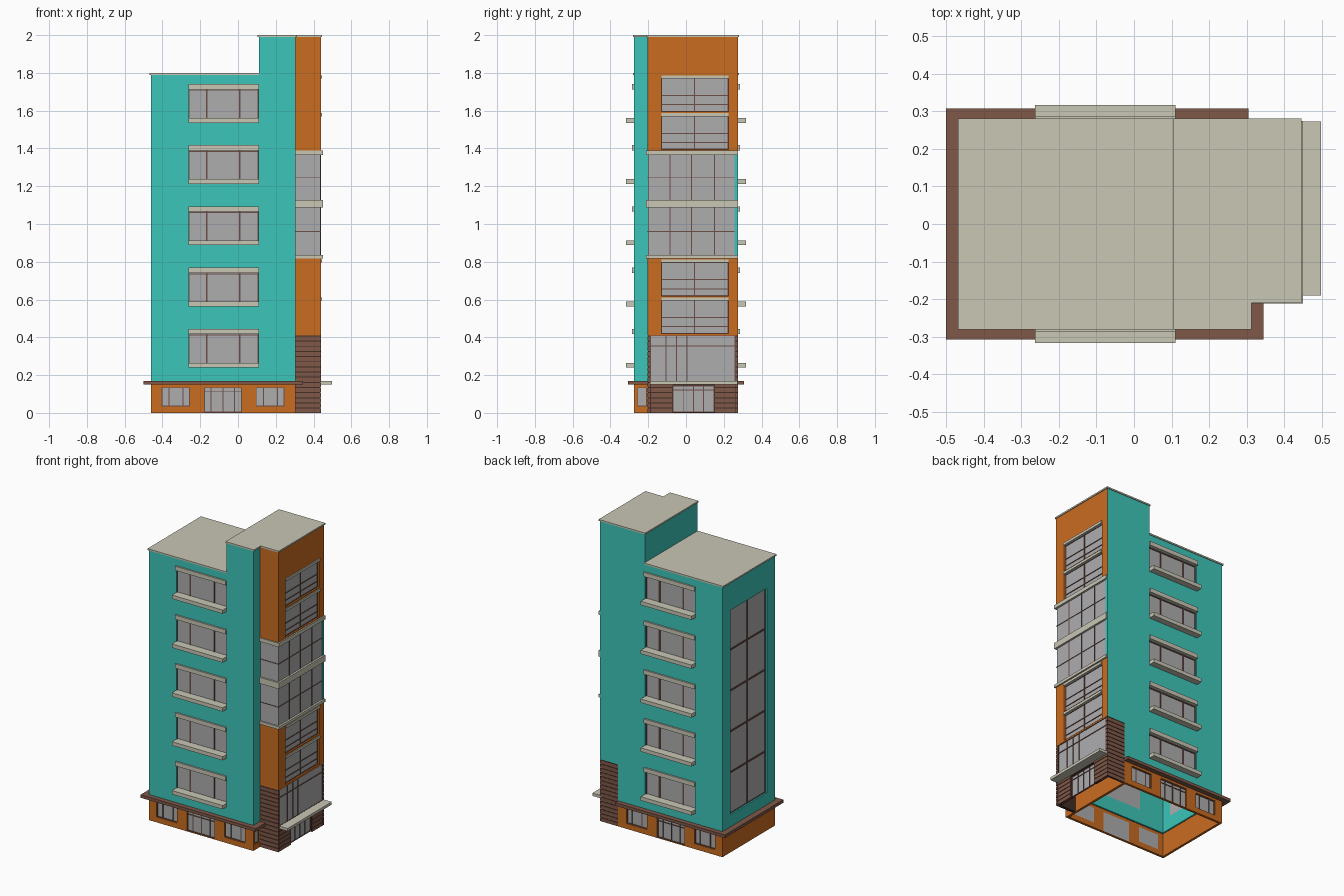
import bpy, bmesh

if "Cube" in bpy.data.objects:
    bpy.data.objects.remove(bpy.data.objects["Cube"])


def lin(c):
    return c / 12.92 if c <= 0.04045 else ((c + 0.055) / 1.055) ** 2.4


def mat(name, r, g, b):
    m = bpy.data.materials.new(name)
    m.diffuse_color = (lin(r / 255), lin(g / 255), lin(b / 255), 1)
    m.use_nodes = True
    m.node_tree.nodes["Principled BSDF"].inputs["Base Color"].default_value = m.diffuse_color
    return m


TEAL = mat("teal paint", 60, 198, 186)
ORANGE = mat("orange paint", 202, 108, 32)
BEIGE = mat("beige stone", 201, 199, 181)
GLASS = mat("grey glass", 174, 173, 175)
BROWN = mat("brown cladding", 126, 88, 72)
FRAME = mat("brown frame", 108, 78, 70)
DARK = mat("dark brown joint", 66, 44, 36)


def finish(name, bm, *mats):
    me = bpy.data.meshes.new(name)
    bm.to_mesh(me)
    bm.free()
    ob = bpy.data.objects.new(name, me)
    for m in mats:
        me.materials.append(m)
    bpy.context.collection.objects.link(ob)
    return ob


def boxes(name, m, items):
    """One object out of many boxes (x0, x1, y0, y1, z0, z1)."""
    bm = bmesh.new()
    for x0, x1, y0, y1, z0, z1 in items:
        vs = bmesh.ops.create_cube(bm, size=1)["verts"]
        for v in vs:
            v.co = ((x0 + x1) / 2 + v.co.x * (x1 - x0), (y0 + y1) / 2 + v.co.y * (y1 - y0),
                    (z0 + z1) / 2 + v.co.z * (z1 - z0))
    return finish(name, bm, m)


def on_wall(wall, u0, u1, z0, z1, o0, o1):
    """Box on a wall (axis, position, outward sign), from offset o0 to o1 outward."""
    axis, p, s = wall
    a, b = sorted((p + s * o0, p + s * o1))
    return (a, b, u0, u1, z0, z1) if axis == "x" else (u0, u1, a, b, z0, z1)


def shell(name, bm, m, cuts, t=0.02):
    """Hollow wall shell with window openings cut through."""
    ob = finish(name, bm, m)
    sol = ob.modifiers.new("thickness", "SOLIDIFY")
    sol.thickness, sol.offset, sol.use_even_offset = t, -1, True
    cutter = None
    if cuts:
        cutter = boxes("cutter", m, cuts)
        cutter.hide_render = True
        b = ob.modifiers.new("openings", "BOOLEAN")
        b.operation, b.solver, b.object = "DIFFERENCE", "EXACT", cutter
    bpy.context.view_layer.update()
    dg = bpy.context.evaluated_depsgraph_get()
    me = bpy.data.meshes.new_from_object(ob.evaluated_get(dg))
    ob.modifiers.clear()
    ob.data = me
    if cutter:
        bpy.data.objects.remove(cutter)
    return ob


def walls(pts, z0, z1, closed):
    """Vertical walls over a counter-clockwise footprint."""
    bm = bmesh.new()
    lo = [bm.verts.new((x, y, z0)) for x, y in pts]
    hi = [bm.verts.new((x, y, z1)) for x, y in pts]
    n = len(pts)
    for i in range(n if closed else n - 1):
        j = (i + 1) % n
        bm.faces.new((lo[i], lo[j], hi[j], hi[i]))
    return bm


def window(name, wall, u0, u1, z0, z1, vbars, hbars, depth=0.014, border=0.004):
    """Glass pane with thin frame bars."""
    boxes(name + "_glass", GLASS, [on_wall(wall, u0, u1, z0, z1, -depth - 0.006, -depth)])
    h, o = 0.0025, (-depth - 0.003, -depth + 0.004)
    bars = [on_wall(wall, v - h, v + h, z0, z1, *o) for v in vbars]
    bars += [on_wall(wall, u0, u1, z - h, z + h, *o) for z in hbars]
    if border:
        bars += [on_wall(wall, a, a + border, z0, z1, *o) for a in (u0, u1 - border)]
        bars += [on_wall(wall, u0, u1, a, a + border, *o) for a in (z0, z1 - border)]
    boxes(name + "_frame", FRAME, bars)


def cut(wall, u0, u1, z0, z1):
    return on_wall(wall, u0, u1, z0, z1, -0.04, 0.04)


FRONT, BACK = ("y", -0.275, -1), ("y", 0.275, 1)
LEFT, STEP, RIGHT = ("x", -0.46, -1), ("x", 0.305, 1), ("x", 0.44, 1)
floors = [0.324 * i for i in range(5)]

# Teal main body: stepped profile extruded in depth, open at the bottom
bm = bmesh.new()
prof = [(-0.46, 0.16), (0.305, 0.16), (0.305, 1.992), (0.11, 1.992), (0.11, 1.792), (-0.46, 1.792)]
f = [bm.verts.new((x, -0.275, z)) for x, z in prof]
k = [bm.verts.new((x, 0.275, z)) for x, z in prof]
bm.faces.new(f)
bm.faces.new(k[::-1])
for i in range(1, 6):
    j = (i + 1) % 6
    bm.faces.new((f[i], k[i], k[j], f[j]))
bmesh.ops.recalc_face_normals(bm, faces=bm.faces)
cuts = [cut(w, -0.26, 0.108, 0.255 + d, 0.43 + d) for w in (FRONT, BACK) for d in floors]
cuts.append(cut(LEFT, -0.19, 0.19, 0.25, 1.605))
shell("main_body", bm, TEAL, cuts)

# Storey windows with sills and lintels, front and back
for side, w in (("front", FRONT), ("back", BACK)):
    for n, d in enumerate(floors):
        window(f"{side}_window_{n + 1}", w, -0.26, 0.108, 0.255 + d, 0.43 + d,
               (-0.167, -0.163, 0.008, 0.012), (0.412 + d,))
    boxes(side + "_sills", BEIGE, [on_wall(w, -0.263, 0.11, 0.24 + d, 0.265 + d, -0.02, 0.042) for d in floors])
    boxes(side + "_lintels", BEIGE, [on_wall(w, -0.263, 0.11, 0.417 + d, 0.445 + d, -0.02, 0.011) for d in floors])

# Tall stair window on the left side
window("left_tall_window", LEFT, -0.19, 0.19, 0.25, 1.605, (-0.003, 0.003),
       [0.25 + 0.271 * i + e for i in range(1, 5) for e in (-0.003, 0.003)])

# Orange ground floor
ground = [("window_a", -0.405, -0.255, 0.035, 0.135, (-0.365, -0.29), ()),
          ("door", -0.18, 0.02, 0.003, 0.135, (-0.142, -0.08, -0.018), (0.112,)),
          ("window_b", 0.095, 0.245, 0.035, 0.135, (0.135, 0.21), ())]
cuts = [cut(w, g[1], g[2], g[3], g[4]) for w in (FRONT, BACK) for g in ground]
cuts.append(cut(STEP, -0.257, -0.207, 0.035, 0.135))
shell("ground_floor", walls([(-0.46, -0.275), (0.305, -0.275), (0.305, 0.275), (-0.46, 0.275)], 0, 0.155, True),
      ORANGE, cuts, 0.016)
for side, w in (("front", FRONT), ("back", BACK)):
    for g in ground:
        window(f"{side}_ground_{g[0]}", w, *g[1:], depth=0.01)
window("side_ground_window", STEP, -0.257, -0.207, 0.035, 0.135, (), (), depth=0.01)

# Brown ledge around the ground floor
boxes("ground_ledge", BROWN, [(-0.5, 0.345, -0.307, -0.265, 0.15, 0.17), (-0.5, 0.305, 0.265, 0.307, 0.15, 0.17),
                              (-0.5, -0.45, -0.266, 0.266, 0.15, 0.17), (0.295, 0.345, -0.266, -0.2, 0.15, 0.17)])

# Side wing: orange storeys with teal back wall
foot = [(0.305, -0.205), (0.44, -0.205), (0.44, 0.275), (0.305, 0.275)]
for tag, z0, z1, wins in (("lower", 0.41, 0.825, (0.42, 0.62)), ("upper", 1.385, 1.992, (1.395, 1.595))):
    ob = shell(f"wing_{tag}_storeys", walls(foot, z0, z1, False), ORANGE,
               [cut(RIGHT, -0.13, 0.225, z, z + 0.178) for z in wins])
    ob.data.materials.append(TEAL)
    for p in ob.data.polygons:
        if abs(p.normal.y) > 0.5 and p.center.y > 0.25:
            p.material_index = 1
    for n, z in enumerate(wins):
        window(f"wing_{tag}_window_{n + 1}", RIGHT, -0.13, 0.225, z, z + 0.178, (0.045,),
               (z + 0.037, z + 0.085))
    boxes(f"wing_{tag}_lintels", BEIGE, [on_wall(RIGHT, -0.13, 0.225, z + 0.175, z + 0.192, -0.015, 0.006)
                                         for z in wins])

# Wing glazed storeys wrapping the corner
boxes("wing_back_panel", TEAL, [(0.305, 0.44, 0.258, 0.275, 0.82, 1.39)])
finish("wing_glazing", walls([(0.305, -0.201), (0.436, -0.201), (0.436, 0.27)], 0.825, 1.385, False), GLASS)
bars = [(0.432, 0.439, y - 0.003, y + 0.003, 0.825, 1.385) for y in (-0.085, 0.03, 0.15)]
for z in (0.96, 1.245):
    bars += [(0.432, 0.439, -0.204, 0.27, z - 0.002, z + 0.002), (0.305, 0.439, -0.204, -0.198, z - 0.002, z + 0.002)]
boxes("wing_glazing_bars", FRAME, bars)
led = []
for z0, z1 in ((0.818, 0.837), (1.087, 1.128), (1.365, 1.39)):
    led += [(0.305, 0.449, -0.212, -0.19, z0, z1), (0.425, 0.449, -0.19, 0.274, z0, z1)]
boxes("wing_ledges", BEIGE, led)

# Wing base: clad front and back, glazed side, entrance
core, planks = [], []
for y0, y1 in ((-0.2, -0.185), (0.26, 0.272)):
    core.append((0.305, 0.436, y0, y1, 0, 0.41))
door_sides = ((-0.185, -0.07), (0.15, 0.26))
core += [(0.42, 0.436, a, b, 0, 0.155) for a, b in door_sides]
core.append((0.42, 0.436, -0.07, 0.15, 0.145, 0.165))
pitch = 0.41 / 15
for i in range(15):
    z0, z1 = i * pitch, (i + 1) * pitch - 0.005
    planks += [(0.305, 0.439, -0.204, -0.19, z0, z1), (0.305, 0.439, 0.262, 0.275, z0, z1)]
    if z1 < 0.16:
        planks += [(0.425, 0.439, a, b, z0, z1) for a, b in door_sides]
boxes("wing_base_core", DARK, core)
boxes("wing_base_planks", BROWN, planks)
window("wing_base_glazing", RIGHT, -0.19, 0.262, 0.165, 0.41, (-0.105, -0.05, 0.005), (0.355,), depth=0.005)
window("wing_entrance", RIGHT, -0.07, 0.15, 0.003, 0.145, (-0.012, 0.04, 0.092), (0.12,), depth=0.014)
boxes("entrance_canopy", BEIGE, [(0.43, 0.497, -0.19, 0.272, 0.15, 0.168)])

# Roof slabs
boxes("low_roof", BEIGE, [(-0.468, 0.11, -0.28, 0.28, 1.79, 1.8)])
boxes("tower_roof", BEIGE, [(0.104, 0.313, -0.28, 0.28, 1.99, 2.0), (0.313, 0.445, -0.21, 0.28, 1.99, 2.0)])
